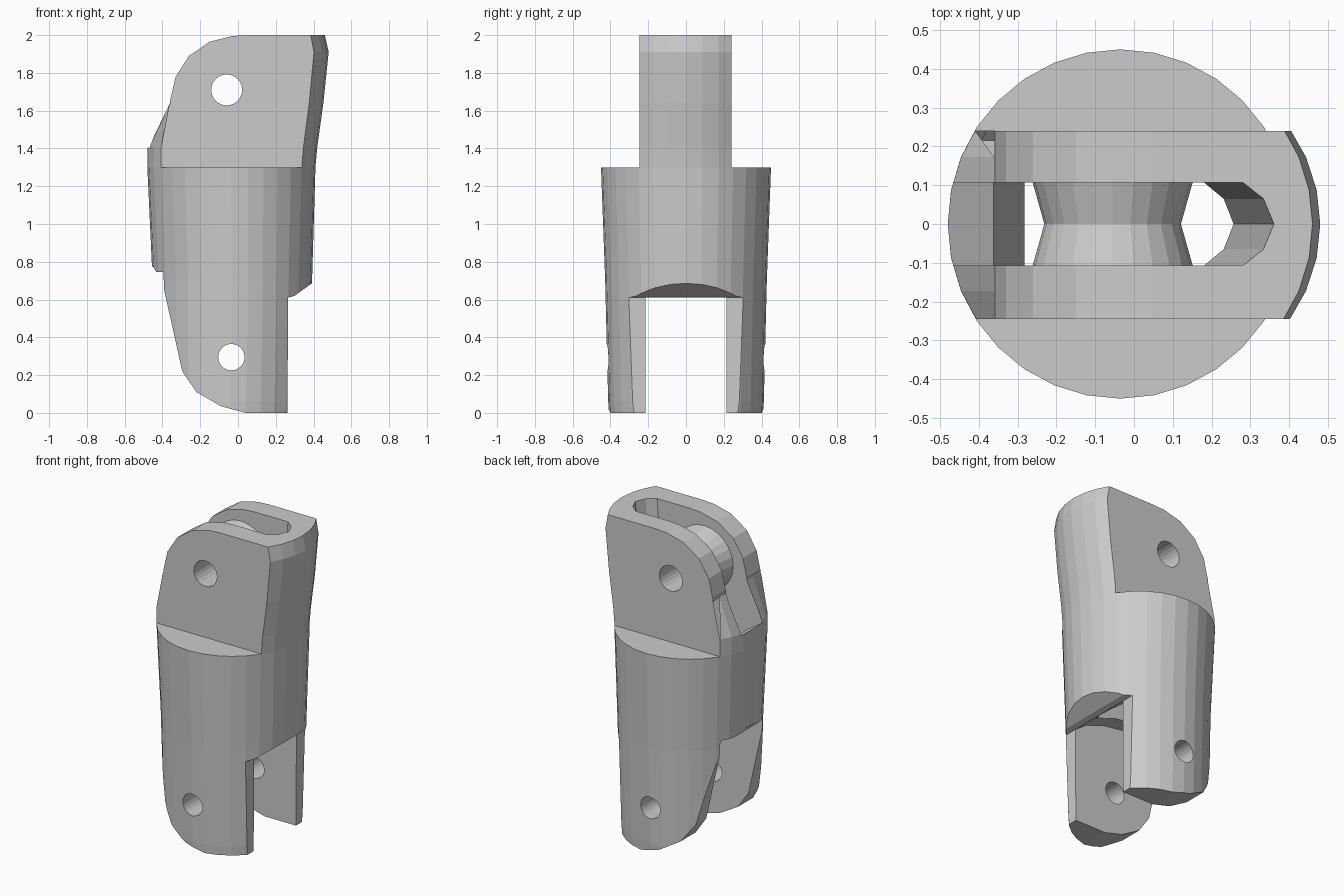
import bpy, bmesh
from math import sin, cos, pi

if "Cube" in bpy.data.objects:
    bpy.data.objects.remove(bpy.data.objects["Cube"])


def make(name, rings, caps=True, loop=False):
    """Skin a list of equal-length vertex rings into a solid."""
    bm = bmesh.new()
    vr = [[bm.verts.new(p) for p in r] for r in rings]
    n = len(vr[0])
    pairs = list(zip(vr, vr[1:])) + ([(vr[-1], vr[0])] if loop else [])
    for a, b in pairs:
        for i in range(n):
            j = (i + 1) % n
            bm.faces.new((a[i], a[j], b[j], b[i]))
    if caps:
        bm.faces.new(vr[0])
        bm.faces.new(vr[-1])
    bmesh.ops.recalc_face_normals(bm, faces=bm.faces)
    me = bpy.data.meshes.new(name)
    bm.to_mesh(me)
    bm.free()
    ob = bpy.data.objects.new(name, me)
    bpy.context.collection.objects.link(ob)
    return ob


def prism_y(name, pts, y0, y1):
    """Extrude an (x, z) outline along y."""
    return make(name, [[(x, y, z) for x, z in pts] for y in (y0, y1)])


def circle(cx, cz, r, n=24):
    return [(cx + r * cos(2 * pi * i / n), cz + r * sin(2 * pi * i / n)) for i in range(n)]


def boolean(target, cutter, op='DIFFERENCE'):
    cutter.hide_render = True
    m = target.modifiers.new(cutter.name, 'BOOLEAN')
    m.operation, m.object, m.solver = op, cutter, 'EXACT'
    bpy.context.view_layer.objects.active = target
    bpy.ops.object.modifier_apply(modifier=m.name)
    bpy.data.objects.remove(cutter)


# Main body: 32-sided loft (z, centre x, radius x, radius y, left limit)
sections = [(-.05, -.035, .40, .405, -1), (.06, -.035, .41, .412, -1),
            (.70, -.03, .422, .428, -1), (1.3, -.035, .445, .45, -1),
            (1.41, -.03, .45, .45, -1), (1.64, -.01, .462, .45, -.36),
            (1.91, 0, .48, .45, -.36), (2.0, 0, .46, .45, -.36)]
body = make("segment_body", [
    [(max(cx + rx * cos(2 * pi * i / 32), lim), ry * sin(2 * pi * i / 32), z) for i in range(32)]
    for z, cx, rx, ry, lim in sections])

# Side outline: rounded top corner, tapered fork, notched back
outline = [(.04, 0), (.262, 0), (.265, .61), (.30, .62), (.39, .685), (.6, .70),
           (.6, 2.1), (.07, 2.1), (.05, 2.0), (-.03, 1.995), (-.15, 1.965), (-.26, 1.89),
           (-.33, 1.78), (-.358, 1.66), (-.6, 1.65), (-.6, .80), (-.45, .775),
           (-.40, .69), (-.295, .22), (-.22, .11), (-.09, .035)]
boolean(body, prism_y("outline", outline, -.6, .6), 'INTERSECT')

# Flat cheeks on the upper tongue
for y0, y1 in ((-.7, -.245), (.24, .7)):
    boolean(body, prism_y("cheek_cut", [(-.7, 1.3), (.7, 1.3), (.7, 2.2), (-.7, 2.2)], y0, y1))

# Lower fork gap
gap = [(-.7, -.2), (.7, -.2), (.7, .605), (.265, .61), (.18, .67), (.05, .715), (-.12, .74), (-.7, .75)]
boolean(body, prism_y("fork_gap", gap, -.215, .215))

# Tapered channel through the body, open at the upper left (z, left x, right x)
channel = [(.5, -.26, .25), (.62, -.265, .257), (1.33, -.362, .31),
           (1.42, -.50, .317), (1.44, -.7, .319), (2.1, -.7, .368)]
w = .107
boolean(body, make("channel", [
    [(l, -w, z), (r - .08, -w, z), (r - .027, -.065, z), (r, 0, z),
     (r - .027, .065, z), (r - .08, w, z), (l, w, z)] for z, l, r in channel]))

# Pivot holes
for name, cx, cz, r in (("upper_hole", -.06, 1.71, .082), ("lower_hole", -.035, .295, .07)):
    boolean(body, prism_y(name, circle(cx, cz, r), -.7, .7))

# Grooved guide roller bridging the channel
lathe = [(.082, -.11), (.207, -.11), (.176, 0), (.207, .11), (.082, .11)]
make("guide_roller", [[(x, y, z) for x, z in circle(-.055 if r > .1 else -.06, 1.71, r)]
                      for r, y in lathe], caps=False, loop=True)
